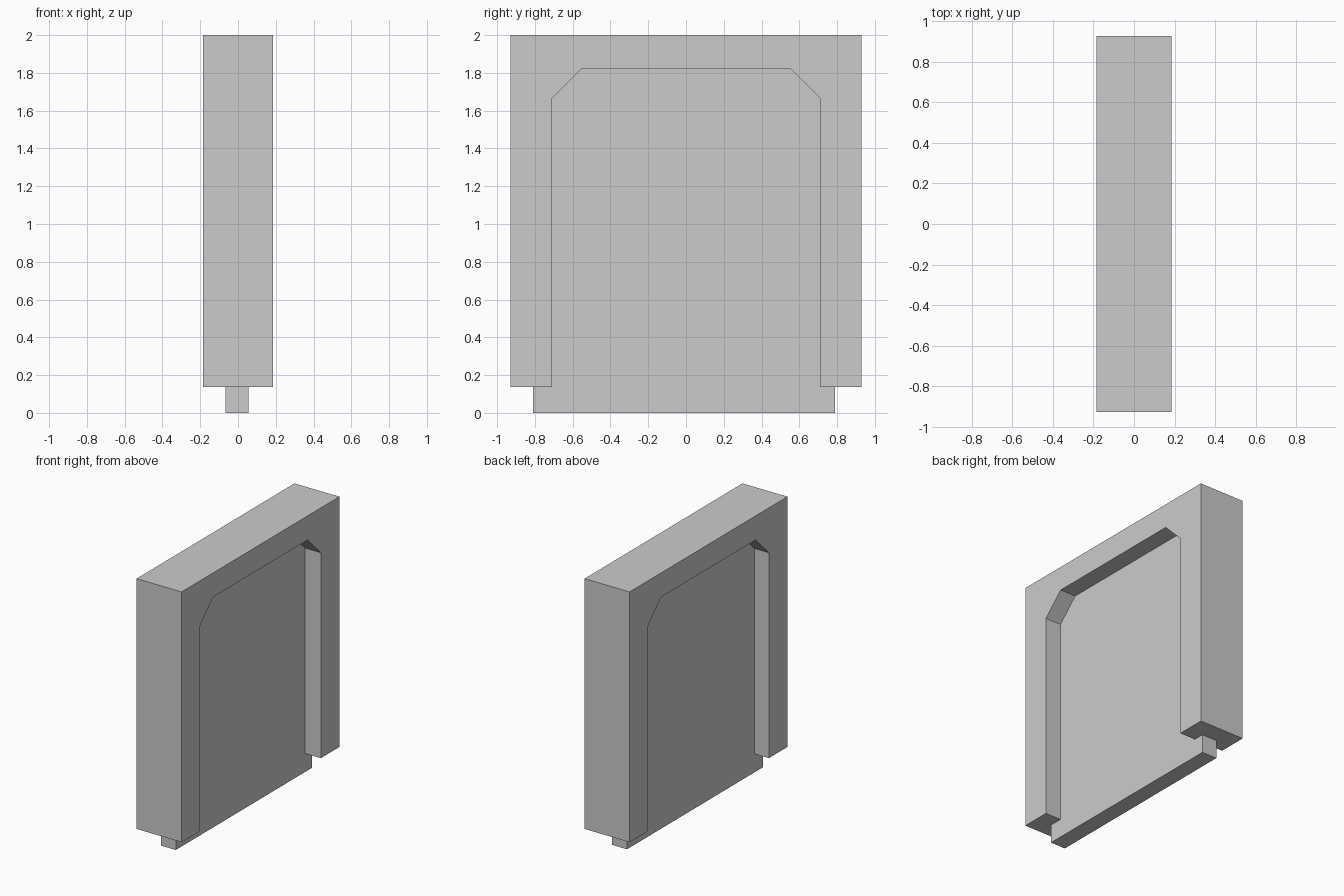
import bpy, bmesh

if "Cube" in bpy.data.objects:
    bpy.data.objects.remove(bpy.data.objects["Cube"])


def extrude_x(name, outline, x0, x1):
    """Solid made from a (y, z) outline swept from x0 to x1."""
    bm = bmesh.new()
    face = bm.faces.new([bm.verts.new((x0, y, z)) for y, z in outline])
    swept = bmesh.ops.extrude_face_region(bm, geom=[face], use_keep_orig=True)
    verts = [g for g in swept["geom"] if isinstance(g, bmesh.types.BMVert)]
    bmesh.ops.translate(bm, verts=verts, vec=(x1 - x0, 0, 0))
    bmesh.ops.recalc_face_normals(bm, faces=bm.faces)
    mesh = bpy.data.meshes.new(name)
    bm.to_mesh(mesh)
    bm.free()
    obj = bpy.data.objects.new(name, mesh)
    bpy.context.collection.objects.link(obj)
    return obj


# Door frame: arch with chamfered inner corners, mirrored about y = 0
half = [(0.928, 2.0), (0.928, 0.137), (0.71, 0.137), (0.71, 1.666), (0.555, 1.82)]
outline = half + [(-y, z) for y, z in reversed(half)]
extrude_x("door_frame", outline, -0.185, 0.185)

# Sliding door panel: slightly off centre, edges tucked inside the frame
panel = [(-0.811, 0.0), (0.79, 0.0), (0.79, 1.9), (-0.811, 1.9)]
extrude_x("door_panel", panel, -0.067, 0.056)
